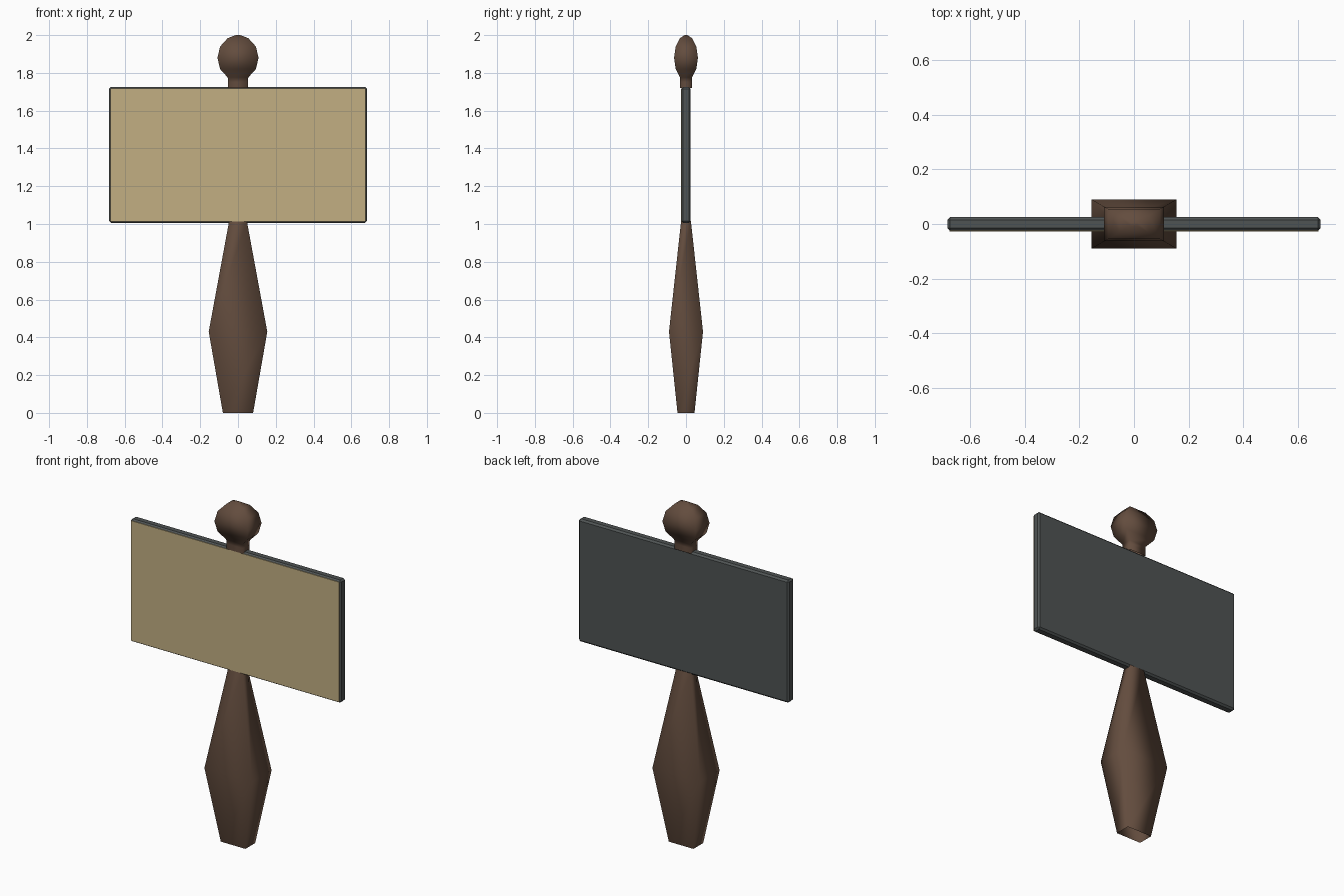
import bpy, bmesh, math

if "Cube" in bpy.data.objects:
    bpy.data.objects.remove(bpy.data.objects["Cube"])


def material(name, rgb):
    m = bpy.data.materials.new(name)
    m.diffuse_color = (*rgb, 1.0)
    m.use_nodes = True
    m.node_tree.nodes["Principled BSDF"].inputs["Base Color"].default_value = m.diffuse_color
    return m


BROWN = material("brown wood", (0.125, 0.073, 0.048))
GREY = material("dark grey edge", (0.078, 0.088, 0.088))
TAN = material("tan panel", (0.54, 0.43, 0.225))


def finish(bm, name, mats, smooth):
    bmesh.ops.recalc_face_normals(bm, faces=bm.faces)
    mesh = bpy.data.meshes.new(name)
    for f in bm.faces:
        f.smooth = smooth
    bm.to_mesh(mesh)
    bm.free()
    for m in mats:
        mesh.materials.append(m)
    ob = bpy.data.objects.new(name, mesh)
    bpy.context.collection.objects.link(ob)
    return ob


def loft(name, levels, cap_top=False):
    """Four-sided tapered column through (z, half width, half depth) levels."""
    bm = bmesh.new()
    rings = [[bm.verts.new((sx * w, sy * d, z))
              for sx, sy in ((-1, -1), (1, -1), (1, 1), (-1, 1))]
             for z, w, d in levels]
    for a, b in zip(rings, rings[1:]):
        for i in range(4):
            j = (i + 1) % 4
            bm.faces.new((a[i], a[j], b[j], b[i]))
    if cap_top:
        bm.faces.new(rings[-1])
    return finish(bm, name, [BROWN], True)


# post: diamond-shaped handle, open at the bottom
loft("post", [(0, 0.08, 0.045), (0.43, 0.155, 0.09), (1.015, 0.047, 0.026)])

# finial: short neck and four-sided rounded knob
knob = [(1.72, 0.053, 0.031), (1.752, 0.053, 0.031)]
for deg in range(-60, 90, 30):
    a = math.radians(deg)
    knob.append((1.88 + 0.12 * math.sin(a), 0.109 * math.cos(a), 0.063 * math.cos(a)))
knob.append((2.0, 0.012, 0.007))
loft("finial", knob, cap_top=True)

# board: thin slab with bevelled edges
bm = bmesh.new()
bmesh.ops.create_cube(bm, size=1.0)
for v in bm.verts:
    v.co = (v.co.x * 1.366, v.co.y * 0.05, v.co.z * 0.72 + 1.366)
bmesh.ops.bevel(bm, geom=list(bm.edges), offset=0.01, segments=1, affect='EDGES')
finish(bm, "board", [GREY], False)

# panel: tan plate on the front of the board
bm = bmesh.new()
bmesh.ops.create_cube(bm, size=1.0)
for v in bm.verts:
    v.co = (v.co.x * 1.35, v.co.y * 0.004 - 0.0255, v.co.z * 0.704 + 1.366)
finish(bm, "front_panel", [TAN], False)
